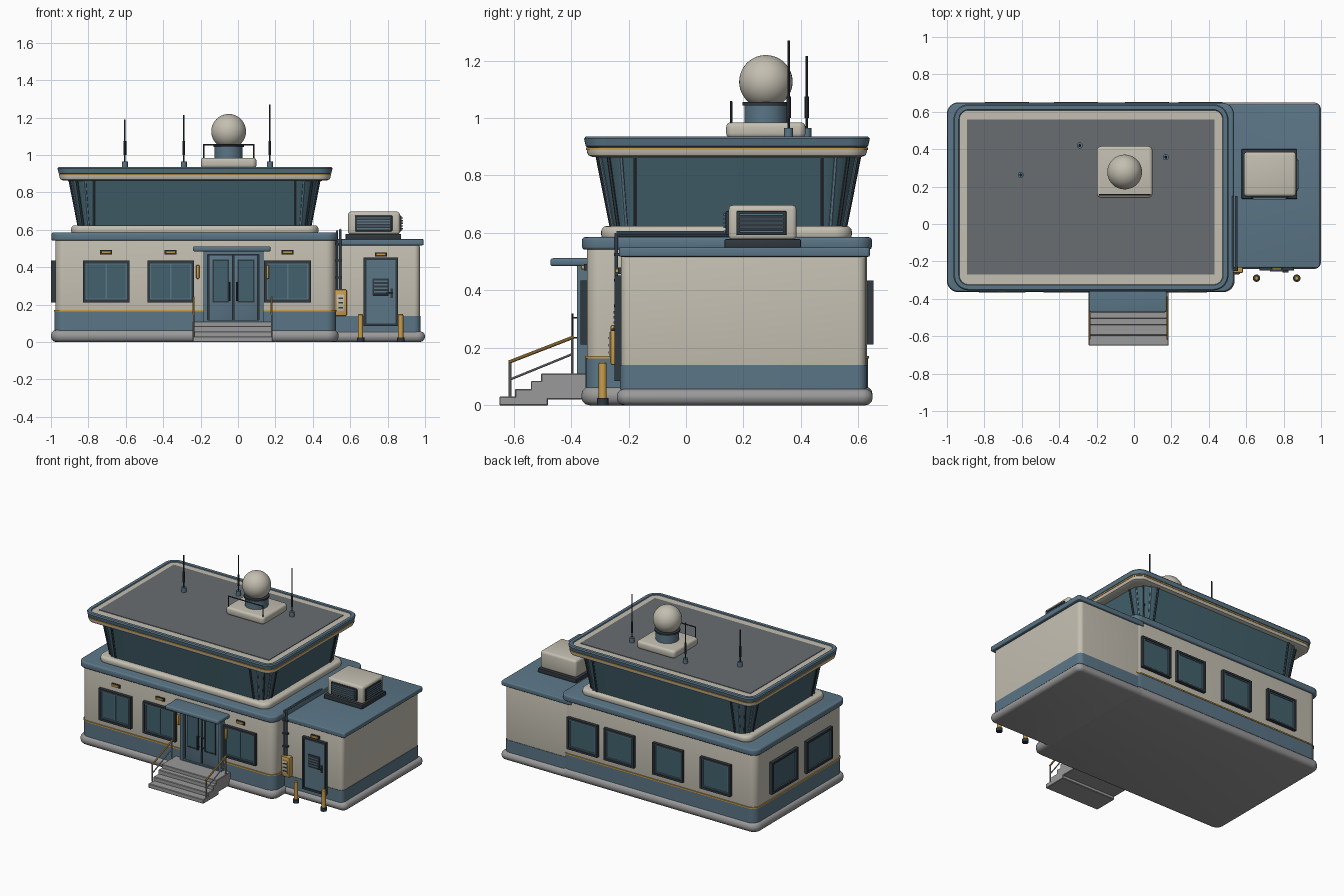
import bpy, bmesh, math
from mathutils import Vector

if "Cube" in bpy.data.objects:
    bpy.data.objects.remove(bpy.data.objects["Cube"])

def mat(name, r, g, b):
    m = bpy.data.materials.new(name)
    m.diffuse_color = (r, g, b, 1)
    m.use_nodes = True
    m.node_tree.nodes["Principled BSDF"].inputs["Base Color"].default_value = m.diffuse_color
    return m

CREAM = mat("cream", .55, .52, .44)
BLUE = mat("blue", .105, .18, .24)
GLASS = mat("glass", .055, .12, .15)
DARK = mat("dark", .03, .04, .05)
GOLD = mat("gold", .6, .34, .07)
GREY = mat("concrete", .32, .32, .32)
DECK = mat("roof_grey", .14, .155, .165)

def make(name, bm, m):
    bmesh.ops.recalc_face_normals(bm, faces=bm.faces[:])
    me = bpy.data.meshes.new(name)
    bm.to_mesh(me)
    bm.free()
    me.materials.append(m)
    ob = bpy.data.objects.new(name, me)
    bpy.context.collection.objects.link(ob)
    return ob

def box(name, x0, x1, y0, y1, z0, z1, m, bevel=0, seg=2):
    bm = bmesh.new()
    bmesh.ops.create_cube(bm, size=1)
    lo = [min(a) for a in ((x0, x1), (y0, y1), (z0, z1))]
    hi = [max(a) for a in ((x0, x1), (y0, y1), (z0, z1))]
    for v in bm.verts:
        v.co = [lo[i] if v.co[i] < 0 else hi[i] for i in range(3)]
    if bevel:
        bmesh.ops.bevel(bm, geom=bm.edges[:], offset=bevel, segments=seg, profile=.5, affect='EDGES')
    return make(name, bm, m)

def rod(name, a, b, r, m, n=12, r2=None):
    a, b = Vector(a), Vector(b)
    bm = bmesh.new()
    bmesh.ops.create_cone(bm, cap_ends=True, segments=n, radius1=r,
                          radius2=r if r2 is None else r2, depth=(b - a).length)
    q = (b - a).to_track_quat('Z', 'Y')
    for v in bm.verts:
        v.co = q @ v.co + (a + b) / 2
    return make(name, bm, m)

def outline(rect, r, off, z, n=8):
    x0, x1, y0, y1 = rect
    r = max(r + off, .004)
    x0, x1, y0, y1 = x0 - off, x1 + off, y0 - off, y1 + off
    pts = []
    for k, (cx, cy) in enumerate(((x1 - r, y1 - r), (x0 + r, y1 - r), (x0 + r, y0 + r), (x1 - r, y0 + r))):
        for i in range(n + 1):
            t = math.pi / 2 * (k + i / n)
            pts.append(Vector((cx + r * math.cos(t), cy + r * math.sin(t), z)))
    return pts

def shell(name, rect, r, profile, m):
    """Loft a rounded rectangle through (offset, height) steps and cap it."""
    bm = bmesh.new()
    rings = [[bm.verts.new(p) for p in outline(rect, r, o, z)] for o, z in profile]
    for a, b in zip(rings, rings[1:]):
        for i in range(len(a)):
            j = (i + 1) % len(a)
            bm.faces.new((a[i], a[j], b[j], b[i]))
    bm.faces.new(rings[0])
    bm.faces.new(rings[-1])
    return make(name, bm, m)

def slab(name, rect, r, z0, z1, m, e=.01):
    """Rounded slab with softened upper and lower edges."""
    p = [(e * (math.cos(t) - 1), z0 + e + e * math.sin(t)) for t in [math.radians(a) for a in (-90, -60, -30, 0)]]
    p += [(e * (math.cos(t) - 1), z1 - e + e * math.sin(t)) for t in [math.radians(a) for a in (0, 30, 60, 90)]]
    return shell(name, rect, r, p, m)

# Main block
MAIN = (-.977, .52, -.345, .63)
slab("main_plinth", (-1, .538, -.364, .65), .06, 0, .065, GREY, .028)
slab("main_walls", MAIN, .05, .05, .56, CREAM, .01)
shell("main_blue_band", MAIN, .05, [(.004, .06), (.004, .165)], BLUE)
shell("main_gold_stripe", MAIN, .05, [(.007, .163), (.007, .172)], GOLD)
slab("main_roof_edge", (-.998, .533, -.362, .647), .06, .542, .585, BLUE, .01)
slab("tower_sill", (-.892, .43, -.295, .577), .06, .575, .624, CREAM, .018)

# Annex block
ANNEX = (.45, .972, -.227, .626)
slab("annex_plinth", (.45, 1, -.241, .65), .04, 0, .057, GREY, .026)
slab("annex_walls", ANNEX, .03, .045, .525, CREAM, .015)
shell("annex_blue_band", ANNEX, .03, [(.003, .055), (.003, .14)], BLUE)
slab("annex_roof", (.45, .992, -.233, .64), .012, .517, .55, BLUE, .006)

# Tower glazing flaring outwards, with ribs around each corner
TOWER = (-.85, .385, -.258, .553)
shell("tower_glass", TOWER, .08, [(0, .615), (.052, .88)], GLASS)
low, high = outline(TOWER, .08, 0, .62), outline(TOWER, .08, .05, .872)
for c in range(4):
    for i in (0, 2, 4, 6, 8):
        rod("tower_corner_rib", low[c * 9 + i], high[c * 9 + i], .008, BLUE if i % 4 else DARK, 6)

# Tower roof
ROOF = (-.955, .495, -.345, .63)
shell("tower_eave", ROOF, .07, [(-.05, .862), (-.02, .864), (-.005, .87), (0, .882), (0, .895), (-.01, .902)], CREAM)
shell("tower_gold_stripe", ROOF, .07, [(.003, .889), (.003, .898)], GOLD)
shell("tower_parapet", ROOF, .07, [(-.005, .896), (.004, .902), (.01, .928), (.004, .935), (-.018, .935), (-.024, .925)], BLUE)
shell("tower_roof_border", ROOF, .07, [(-.022, .91), (-.022, .93)], CREAM)
box("tower_roof_deck", -.893, .43, -.27, .56, .91, .934, DECK)

# Helpers working on a wall: u runs along it, d is distance outwards
def wall_box(name, face, u0, u1, d0, d1, z0, z1, m, bevel=0):
    if face == 'left':
        return box(name, -.977 - d1, -.977 - d0, u0, u1, z0, z1, m, bevel)
    y, s = {'front': (-.345, -1), 'back': (.63, 1), 'annex': (-.227, -1)}[face]
    return box(name, u0, u1, y + s * d0, y + s * d1, z0, z1, m, bevel)

def frame(name, face, u0, u1, z0, z1, t, d, m):
    for a, b, c, e in ((u0, u1, z0, z0 + t), (u0, u1, z1 - t, z1), (u0, u0 + t, z0 + t, z1 - t), (u1 - t, u1, z0 + t, z1 - t)):
        wall_box(name, face, a, b, -.01, d, c, e, m)

def window(face, u, w, split):
    u0, u1 = u - w / 2, u + w / 2
    frame("window_frame", face, u0, u1, .212, .435, .014, .022, DARK)
    frame("window_inner_frame", face, u0 + .014, u1 - .014, .226, .421, .007, .016, BLUE)
    wall_box("window_glass", face, u0 + .01, u1 - .01, -.01, .01, .22, .425, GLASS)
    if split:
        wall_box("window_mullion", face, u - .004, u + .004, 0, .015, .225, .422, BLUE)

def lamp(face, u, z):
    wall_box("lamp_back", face, u - .032, u + .032, -.005, .01, z - .011, z + .011, DARK)
    wall_box("lamp_lens", face, u - .026, u + .026, 0, .02, z - .007, z + .007, GOLD, .003)

for u in (-.705, -.36, .265):
    window('front', u, .25, True)
    lamp('front', u, .48)
for u in (.355, .07, -.31, -.68):
    window('back', u, .235, False)
for u in (.32, -.065):
    window('left', u, .29, False)

# Main entrance
wall_box("entrance_backing", 'front', -.18, .13, -.01, .012, .1, .49, DARK)
frame("entrance_frame", 'front', -.185, .135, .095, .49, .022, .035, BLUE)
for s in (-1, 1):
    c = -.025 + s * .067
    wall_box("entrance_leaf", 'front', c - .063, c + .063, 0, .022, .11, .465, BLUE, .003)
    frame("door_pane_frame", 'front', c - .045, c + .045, .21, .44, .008, .028, DARK)
    wall_box("door_pane", 'front', c - .04, c + .04, 0, .025, .215, .435, GLASS)
    hx = -.025 + s * .018
    rod("door_handle", (hx, -.395, .22), (hx, -.395, .32), .004, DARK, 8)
    for z in (.235, .305):
        rod("handle_stud", (hx, -.36, z), (hx, -.395, z), .003, DARK, 8)
for u in (-.215, .157):
    wall_box("door_sconce", 'front', u - .009, u + .009, 0, .022, .338, .412, GOLD, .006)
slab("entrance_canopy", (-.24, .175, -.472, -.32), .012, .484, .512, BLUE, .009)

# Entrance steps
for y, z0, z1 in ((-.65, 0, .03), (-.595, 0, .057), (-.54, 0, .085), (-.505, .02, .11)):
    box("step", -.242, .185, y, -.48 if z0 == 0 else -.32, z0, z1, GREY, .003, 1)
for x in (-.237, .18):
    for y, z0, z1 in ((-.612, .03, .15), (-.396, .11, .236)):
        rod("rail_post", (x, y, z0), (x, y, z1), .005, GREY, 10)
    rod("hand_rail", (x, -.617, .15), (x, -.39, .238), .006, GOLD, 10)
    rod("mid_rail", (x, -.612, .09), (x, -.396, .178), .004, GREY, 10)

# Annex door, bollards
frame("annex_door_frame", 'annex', .672, .856, .085, .452, .014, .022, DARK)
wall_box("annex_door", 'annex', .684, .844, -.01, .015, .09, .44, BLUE)
wall_box("door_vent_panel", 'annex', .718, .808, 0, .021, .25, .34, DARK, .003)
for i in range(4):
    z = .266 + i * .018
    wall_box("door_vent_slat", 'annex', .727, .799, 0, .026, z, z + .008, BLUE)
wall_box("annex_handle_plate", 'annex', .815, .829, 0, .022, .235, .285, DARK)
wall_box("annex_handle", 'annex', .795, .827, .022, .032, .258, .267, DARK)
lamp('annex', .764, .468)
for x in (.655, .87):
    rod("bollard_base", (x, -.29, 0), (x, -.29, .025), .02, DARK, 16)
    rod("bollard", (x, -.29, .015), (x, -.29, .145), .014, GOLD, 16)
    rod("bollard_cap", (x, -.29, .145), (x, -.29, .151), .014, GOLD, 16, .009)

# Meter box and conduits running up and back over the annex roof
box("meter_box", .515, .582, -.262, -.22, .14, .28, GOLD, .006)
box("meter_panel", .53, .568, -.266, -.25, .165, .255, CREAM, .002)
for i in range(3):
    box("meter_slot", .536, .562, -.269, -.26, .18 + i * .025, .188 + i * .025, DARK)
for x, z in ((.53, .592), (.547, .6)):
    rod("conduit_riser", (x, -.242, .27), (x, -.242, z), .006, BLUE, 10)
    rod("conduit_run", (x, -.242, z), (x, .15, z), .006, BLUE, 10)
for z in (.34, .43, .52):
    box("conduit_clip", .52, .557, -.25, -.222, z, z + .01, DARK)

# Rooftop air conditioner
box("ac_base", .575, .872, .134, .4, .548, .578, DARK, .004)
box("ac_body", .588, .866, .148, .385, .575, .697, CREAM, .016, 3)
box("ac_front_grille", .625, .825, .138, .16, .592, .676, DARK, .004)
box("ac_side_grille", .855, .874, .175, .35, .592, .676, DARK, .004)
for i in range(5):
    z = .602 + i * .0145
    box("ac_front_slat", .637, .813, .131, .145, z, z + .007, BLUE)
    box("ac_side_slat", .87, .882, .186, .339, z, z + .007, BLUE)

# Radar dome on its pedestal
DX, DY = -.05, .278
slab("dome_plinth", (DX - .149, DX + .149, DY - .138, DY + .138), .025, .93, .985, CREAM, .016)
rod("dome_pedestal", (DX, DY, .98), (DX, DY, 1.05), .075, BLUE, 32)
rod("dome_collar", (DX, DY, 1.043), (DX, DY, 1.055), .082, DARK, 32)
bm = bmesh.new()
bmesh.ops.create_uvsphere(bm, u_segments=40, v_segments=24, radius=.093)
bmesh.ops.translate(bm, verts=bm.verts[:], vec=(DX, DY, 1.126))
make("radar_dome", bm, CREAM)
for x in (-.184, .084):
    rod("guard_post", (x, .157, .98), (x, .157, 1.058), .004, DARK, 8)
rod("guard_rail", (-.187, .157, 1.056), (.087, .157, 1.056), .004, DARK, 8)

# Whip antennas
for x, y, top in ((-.605, .262, 1.19), (-.29, .42, 1.215), (.17, .357, 1.27)):
    rod("antenna_foot", (x, y, .93), (x, y, .966), .016, BLUE, 12)
    rod("antenna_whip", (x, y, .96), (x, y, top), .0045, DARK, 8)
    rod("antenna_coil", (x, y, 1.0), (x, y, 1.075), .008, DARK, 10)

for ob in bpy.context.scene.objects:
    ob.select_set(True)
    bpy.context.view_layer.objects.active = ob
bpy.ops.object.shade_smooth_by_angle(angle=math.radians(35))
